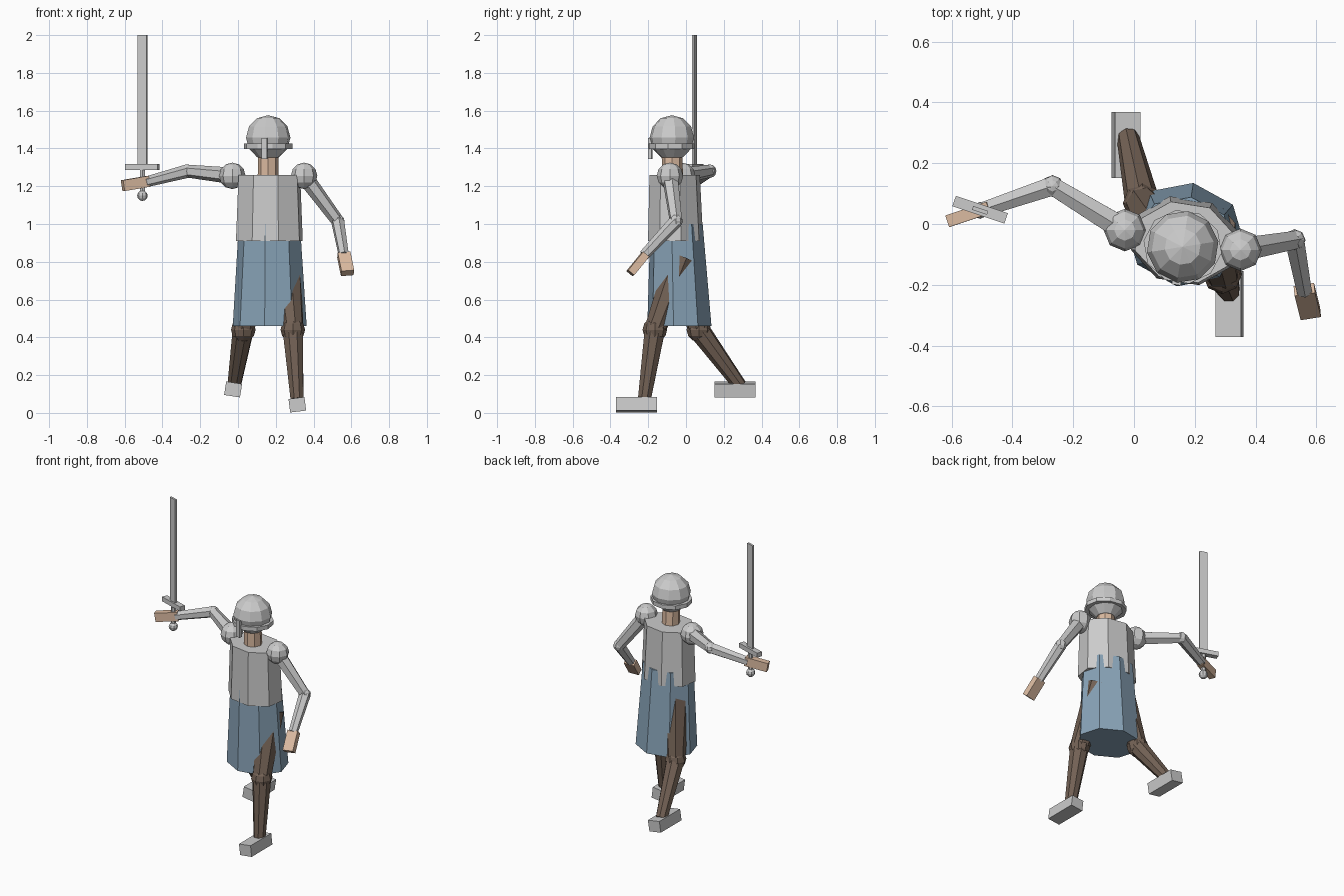
import bpy, bmesh, math
from mathutils import Vector, Matrix

if "Cube" in bpy.data.objects:
    bpy.data.objects.remove(bpy.data.objects["Cube"])

YAW = math.radians(-9)


def material(name, rgb):
    m = bpy.data.materials.new(name)
    m.diffuse_color = (*rgb, 1)
    m.use_nodes = True
    m.node_tree.nodes["Principled BSDF"].inputs["Base Color"].default_value = m.diffuse_color
    return m


SKIN = material("skin", (0.72, 0.50, 0.36))
BLUE = material("blue_cloth", (0.25, 0.37, 0.48))
BROWN = material("brown_leather", (0.17, 0.12, 0.09))


def finish(name, bm, mat=None):
    bmesh.ops.recalc_face_normals(bm, faces=bm.faces)
    me = bpy.data.meshes.new(name)
    bm.to_mesh(me)
    bm.free()
    if mat:
        me.materials.append(mat)
    ob = bpy.data.objects.new(name, me)
    bpy.context.collection.objects.link(ob)
    return ob


def tube(name, a, b, ra, rb, sides, mat=None):
    """Tapered prism from point a to point b."""
    a, b = Vector(a), Vector(b)
    d = b - a
    bm = bmesh.new()
    bmesh.ops.create_cone(bm, cap_ends=True, segments=sides, radius1=ra, radius2=rb, depth=d.length)
    rot = d.to_track_quat('Z', 'Y').to_matrix().to_4x4()
    bm.transform(Matrix.Translation((a + b) / 2) @ rot)
    return finish(name, bm, mat)


def ball(name, c, r, seg, rings, mat=None, yaw=0):
    bm = bmesh.new()
    bmesh.ops.create_uvsphere(bm, u_segments=seg, v_segments=rings, radius=r)
    bm.transform(Matrix.Translation(c) @ Matrix.Rotation(yaw, 4, 'Z'))
    return finish(name, bm, mat)


def box(name, c, size, rot=None, mat=None):
    bm = bmesh.new()
    bmesh.ops.create_cube(bm, size=1)
    m = Matrix.Translation(c) @ (rot or Matrix()) @ Matrix.Diagonal((*size, 1))
    bm.transform(m)
    return finish(name, bm, mat)


def loft(name, rings, sides, start, mat=None):
    """Closed stack of elliptical rings (cx, cy, z, rx, ry)."""
    bm = bmesh.new()
    loops = []
    for cx, cy, z, rx, ry in rings:
        loop = []
        for i in range(sides):
            t = start + 2 * math.pi * i / sides
            p = Matrix.Rotation(YAW, 3, 'Z') @ Vector((rx * math.cos(t), ry * math.sin(t), 0))
            loop.append(bm.verts.new(p + Vector((cx, cy, z))))
        loops.append(loop)
    for lo, hi in zip(loops, loops[1:]):
        for i in range(sides):
            j = (i + 1) % sides
            bm.faces.new((lo[i], lo[j], hi[j], hi[i]))
    bm.faces.new(loops[0])
    bm.faces.new(loops[-1])
    return finish(name, bm, mat)


def hand(name, a, b, w, t, side_hint):
    """Box along a-b, wide in the direction of side_hint."""
    a, b = Vector(a), Vector(b)
    x = (b - a).normalized()
    s = Vector(side_hint)
    y = (s - x * s.dot(x)).normalized()
    rot = Matrix((x, y, x.cross(y))).transposed().to_4x4()
    return box(name, (a + b) / 2, ((b - a).length, w, t), rot, SKIN)


# Body: breastplate and tunic skirt
loft("breastplate", [(0.166, -0.055, 0.91, 0.184, 0.148), (0.166, -0.06, 1.26, 0.17, 0.135)],
     8, math.pi / 8)
loft("tunic_skirt", [(0.168, -0.035, 0.46, 0.198, 0.172), (0.166, -0.05, 1.0, 0.164, 0.14)],
     8, 0, BLUE)

# Neck and helmet with brow band and nose guard
tube("neck", (0.16, -0.07, 1.22), (0.16, -0.075, 1.38), 0.056, 0.054, 8, SKIN)
ball("helmet", (0.16, -0.075, 1.457), 0.119, 10, 6, yaw=YAW)
loft("helmet_band", [(0.16, -0.075, 1.398, 0.13, 0.122), (0.16, -0.075, 1.425, 0.13, 0.122)], 10, 0)
box("nose_guard", (0.14, -0.19, 1.40), (0.03, 0.02, 0.112), Matrix.Rotation(YAW, 4, 'Z'))

# Arms: shoulder, elbow, wrist
arms = {
    "right": ((-0.03, -0.02, 1.255), (-0.268, 0.125, 1.28), (-0.49, 0.05, 1.222)),
    "left": ((0.35, -0.085, 1.255), (0.528, -0.053, 1.015), (0.56, -0.222, 0.835)),
}
for side, (sh, el, wr) in arms.items():
    ball(side + "_shoulder_plate", sh, 0.07, 8, 6)
    tube(side + "_upper_arm", sh, el, 0.044, 0.034, 6)
    ball(side + "_elbow", el, 0.036, 8, 6)
    tube(side + "_forearm", el, wr, 0.036, 0.028, 6)
hand("right_hand", (-0.475, 0.055, 1.226), (-0.61, 0.01, 1.203), 0.04, 0.058, (0.3, -1, 0))
hand("left_hand", (0.56, -0.215, 0.838), (0.58, -0.295, 0.74), 0.068, 0.042, (1, 0.1, 0))

# Legs: hip, knee, ankle, foot centre, foot roll
legs = {
    "left": ((0.25, -0.02, 0.82), (0.29, -0.165, 0.44), (0.312, -0.22, 0.075),
             (0.314, -0.263, 0.043), -7),
    "right": ((0.09, -0.02, 0.82), (0.028, 0.068, 0.44), (-0.02, 0.285, 0.145),
              (-0.026, 0.26, 0.124), 9),
}
for side, (hip, knee, ankle, foot, roll) in legs.items():
    tube(side + "_thigh", hip, knee, 0.086, 0.058, 8, BROWN)
    ball(side + "_knee", knee, 0.065, 8, 6, BROWN)
    tube(side + "_shin", knee, ankle, 0.058, 0.037, 8, BROWN)
    box(side + "_foot", foot, (0.085, 0.217, 0.072), Matrix.Rotation(math.radians(roll), 4, 'Y'))

# Sword held upright
turn = Matrix.Rotation(math.radians(-18.5), 4, 'Z')
sx, sy = -0.506, 0.045
box("sword_blade", (sx, sy, 1.655), (0.052, 0.013, 0.69), turn)
box("sword_guard", (sx, sy + 0.002, 1.302), (0.18, 0.036, 0.03), turn)
tube("sword_grip", (sx, sy, 1.15), (sx, sy, 1.30), 0.015, 0.015, 6)
ball("sword_pommel", (sx, sy, 1.15), 0.028, 8, 6)
